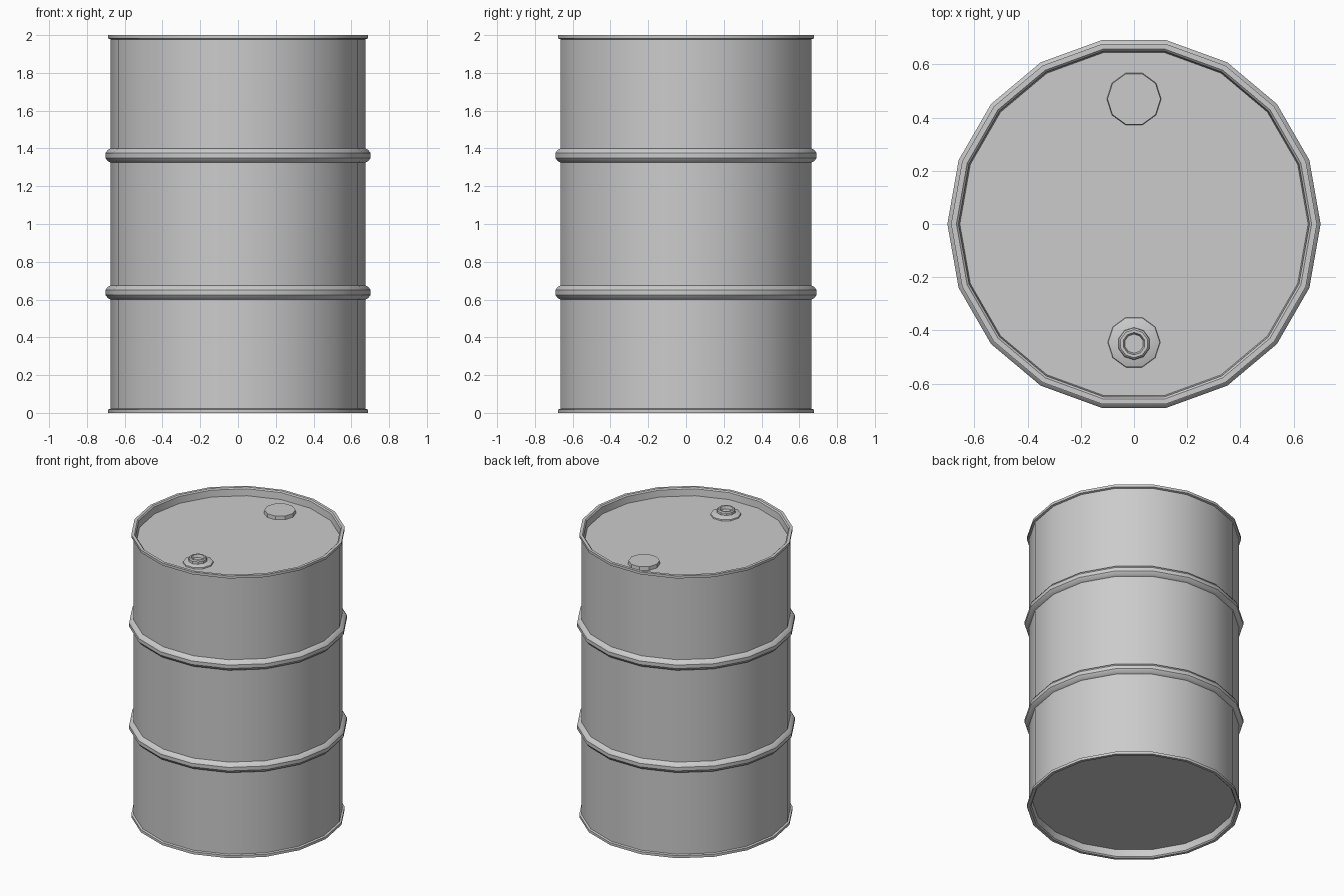
import bpy, bmesh, math

if "Cube" in bpy.data.objects:
    bpy.data.objects.remove(bpy.data.objects["Cube"])


def lathe(name, profile, sides, loc=(0, 0, 0), phase=0.0, angle=30):
    """Revolve (radius, z) points about z; both ends are capped."""
    bm = bmesh.new()
    rings = []
    for r, z in profile:
        ring = []
        for i in range(sides):
            a = phase + 2 * math.pi * i / sides
            ring.append(bm.verts.new((r * math.cos(a), r * math.sin(a), z)))
        rings.append(ring)
    for a, b in zip(rings, rings[1:]):
        for i in range(sides):
            j = (i + 1) % sides
            bm.faces.new((a[i], a[j], b[j], b[i]))
    bm.faces.new(rings[0][::-1])
    bm.faces.new(rings[-1])
    bmesh.ops.recalc_face_normals(bm, faces=bm.faces)
    mesh = bpy.data.meshes.new(name)
    bm.to_mesh(mesh)
    bm.free()
    ob = bpy.data.objects.new(name, mesh)
    bpy.context.collection.objects.link(ob)
    ob.location = loc
    bpy.ops.object.select_all(action='DESELECT')
    bpy.context.view_layer.objects.active = ob
    ob.select_set(True)
    bpy.ops.object.shade_smooth_by_angle(angle=math.radians(angle))
    return ob


LID = 1.945   # height of the recessed lid
R = 0.675     # wall radius

# Drum shell: lower half profile from recessed base up to mid height, then mirrored
lower = [(0.655, 2 - LID), (0.66, 0.008), (0.668, 0.0), (0.688, 0.0),
         (0.688, 0.018), (R, 0.022),
         (R, 0.6), (0.69, 0.608), (0.702, 0.625), (0.702, 0.65),
         (0.69, 0.667), (R, 0.675)]
upper = [(r, 2 - z) for r, z in reversed(lower)]
lathe("drum_body", lower + upper, 18)

# Large plain cap at the back of the lid
lathe("plain_cap", [(0.103, LID - 0.005), (0.1, LID + 0.025)], 10, (0, 0.47, 0))

# Threaded bung at the front: flange, raised collar and socket
lathe("bung_flange", [(0.1, -0.005), (0.097, 0.008), (0.062, 0.02)], 10,
      (0, -0.445, LID))
lathe("bung_collar", [(0.062, 0.01), (0.06, 0.035), (0.053, 0.042),
                      (0.042, 0.042), (0.036, 0.022)], 10,
      (0, -0.45, LID), math.pi / 10)
